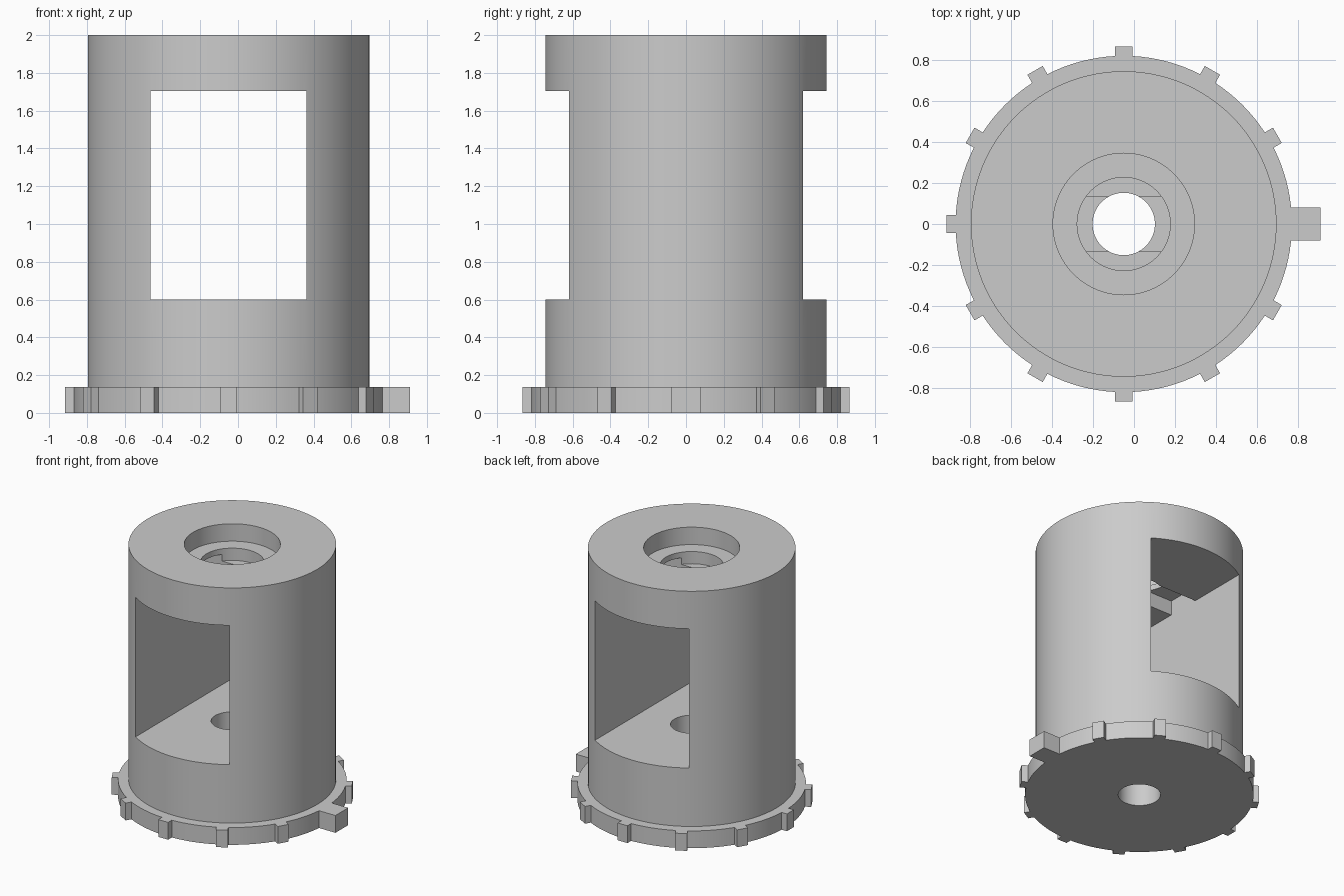
import bpy
import bmesh
from math import cos, sin, pi, radians, asin
from mathutils import Vector

AXIS_X = -0.05
BODY_R, BASE_R, TAB_R = 0.745, 0.82, 0.865
BASE_H, TOP = 0.137, 2.0
SHAFT_R = 0.152
TAB_HALF = 0.043

cube = bpy.data.objects.get("Cube")
if cube:
    bpy.data.objects.remove(cube, do_unlink=True)

grey = bpy.data.materials.new("plain grey")
grey.use_nodes = True
grey.diffuse_color = (0.6, 0.6, 0.6, 1)
grey.node_tree.nodes["Principled BSDF"].inputs["Base Color"].default_value = (0.6, 0.6, 0.6, 1)


def prism(name, outline, z0, z1):
    """Extrude a closed outline, given around the axis, from z0 to z1."""
    bm = bmesh.new()
    face = bm.faces.new([bm.verts.new((x + AXIS_X, y, z0)) for x, y in outline])
    top = bmesh.ops.extrude_face_region(bm, geom=[face])["geom"]
    verts = [v for v in top if isinstance(v, bmesh.types.BMVert)]
    bmesh.ops.translate(bm, verts=verts, vec=Vector((0, 0, z1 - z0)))
    bmesh.ops.recalc_face_normals(bm, faces=bm.faces)
    mesh = bpy.data.meshes.new(name)
    bm.to_mesh(mesh)
    bm.free()
    mesh.materials.append(grey)
    obj = bpy.data.objects.new(name, mesh)
    bpy.context.collection.objects.link(obj)
    return obj


def circle(r, n=96):
    return [(r * cos(2 * pi * i / n), r * sin(2 * pi * i / n)) for i in range(n)]


def rect(hx, hy):
    return [(-hx, -hy), (hx, -hy), (hx, hy), (-hx, hy)]


def activate(obj):
    bpy.ops.object.select_all(action="DESELECT")
    obj.select_set(True)
    bpy.context.view_layer.objects.active = obj


def cut(target, outline, z0, z1):
    cutter = prism("cutter", outline, z0, z1)
    cutter.hide_render = True
    mod = target.modifiers.new("cut", "BOOLEAN")
    mod.operation, mod.solver, mod.object = "DIFFERENCE", "EXACT", cutter
    activate(target)
    bpy.ops.object.modifier_apply(modifier=mod.name)
    bpy.data.objects.remove(cutter, do_unlink=True)


# Flange outline: an arc between each pair of straight-sided grip tabs
def flange_outline():
    points = []
    half = asin(TAB_HALF / BASE_R)
    step = radians(30)
    foot = BASE_R * cos(half)
    for k in range(12):
        a = k * step
        if k:  # the large pointer takes the place of the first tab
            for r, side in ((foot, -1), (TAB_R, -1), (TAB_R, 1), (foot, 1)):
                t = side * TAB_HALF
                points.append((r * cos(a) - t * sin(a), r * sin(a) + t * cos(a)))
        else:
            points += [(BASE_R * cos(s), BASE_R * sin(s)) for s in (-half, 0, half)]
        for i in range(1, 8):
            b = a + half + (step - 2 * half) * i / 8
            points.append((BASE_R * cos(b), BASE_R * sin(b)))
    return points


# Body with a window through it, stepped bore and a slot in the window ceiling
body = prism("body", circle(BODY_R, 128), BASE_H, TOP)
cut(body, rect(0.412, 1), 0.6, 1.703)
cut(body, circle(SHAFT_R), 0, 2.2)
cut(body, circle(0.227), 1.765, 2.2)
cut(body, circle(0.345), 1.862, 2.2)
cut(body, rect(0.412, 0.134), 1.65, 1.818)

# Base flange with tabs and shaft hole
flange = prism("base_flange", flange_outline(), 0, BASE_H)
cut(flange, circle(SHAFT_R), -0.2, 0.3)

# Large pointer tab on the side
pointer = prism("pointer_tab", [(0.815, -0.08), (0.96, -0.08), (0.96, 0.08), (0.815, 0.08)], 0, BASE_H)

for obj in (body, flange, pointer):
    activate(obj)
    bpy.ops.object.shade_smooth_by_angle(angle=radians(25))
